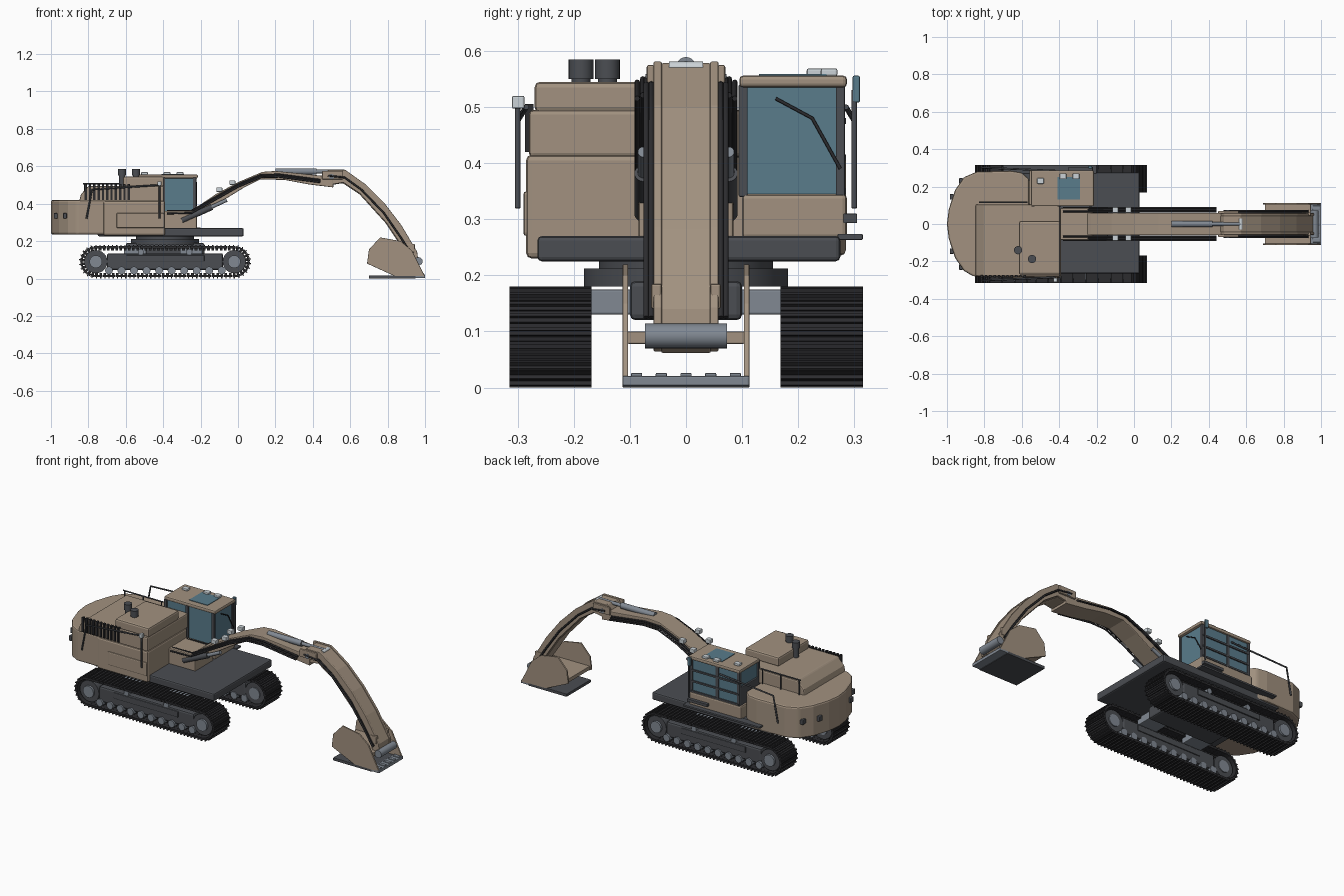
import bpy, bmesh, math
from mathutils import Vector, Matrix

if "Cube" in bpy.data.objects:
    bpy.data.objects.remove(bpy.data.objects["Cube"])

def mat(name, c):
    m = bpy.data.materials.new(name)
    m.diffuse_color = (*c, 1)
    m.use_nodes = True
    m.node_tree.nodes["Principled BSDF"].inputs["Base Color"].default_value = m.diffuse_color
    return m

TAN = mat("tan_paint", (.36, .285, .215))
DARK = mat("dark_steel", (.07, .075, .085))
BLACK = mat("black_rubber", (.025, .025, .028))
STEEL = mat("light_steel", (.22, .25, .29))
GLASS = mat("blue_glass", (.10, .20, .26))
LAMP = mat("lamp_white", (.6, .65, .68))

def finish(name, bm, m, bevel=0, smooth=False):
    bmesh.ops.recalc_face_normals(bm, faces=bm.faces)
    me = bpy.data.meshes.new(name)
    bm.to_mesh(me)
    bm.free()
    ob = bpy.data.objects.new(name, me)
    bpy.context.collection.objects.link(ob)
    me.materials.append(m)
    if bevel:
        b = ob.modifiers.new("bevel", 'BEVEL')
        b.width, b.segments, b.limit_method = bevel, 2, 'ANGLE'
    if smooth:
        bpy.context.view_layer.objects.active = ob
        ob.select_set(True)
        bpy.ops.object.shade_smooth_by_angle(angle=math.radians(40))
        ob.select_set(False)
    return ob

def add_cube(bm, size, mtx):
    bmesh.ops.create_cube(bm, size=1, matrix=mtx @ Matrix.Diagonal((*size, 1)))

def box(name, x, y, z, m, bevel=.004):
    bm = bmesh.new()
    c = Vector((sum(x) / 2, sum(y) / 2, sum(z) / 2))
    add_cube(bm, (abs(x[1] - x[0]), abs(y[1] - y[0]), abs(z[1] - z[0])), Matrix.Translation(c))
    return finish(name, bm, m, bevel)

def prism(name, pts, lo, hi, m, bevel=.004, plan=False):
    """Extrude a side profile (x,z) along y, or a plan (x,y) along z."""
    bm = bmesh.new()
    f = bm.faces.new([bm.verts.new((a, b, lo) if plan else (a, lo, b)) for a, b in pts])
    r = bmesh.ops.extrude_face_region(bm, geom=[f])
    d = (0, 0, hi - lo) if plan else (0, hi - lo, 0)
    bmesh.ops.translate(bm, vec=d, verts=[v for v in r['geom'] if isinstance(v, bmesh.types.BMVert)])
    return finish(name, bm, m, bevel)

def cyl(name, p, q, r, m, r2=None, seg=24):
    p, q = Vector(p), Vector(q)
    d = q - p
    bm = bmesh.new()
    bmesh.ops.create_cone(bm, cap_ends=True, segments=seg, radius1=r, radius2=r if r2 is None else r2, depth=d.length,
                          matrix=Matrix.Translation((p + q) / 2) @ d.to_track_quat('Z', 'Y').to_matrix().to_4x4())
    return finish(name, bm, m, 0, True)

def pipe(name, pts, r, m):
    cu = bpy.data.curves.new(name, 'CURVE')
    cu.dimensions, cu.bevel_depth, cu.bevel_resolution, cu.use_fill_caps = '3D', r, 2, True
    s = cu.splines.new('POLY')
    s.points.add(len(pts) - 1)
    for v, p in zip(s.points, pts):
        v.co = (*p, 1)
    ob = bpy.data.objects.new(name, cu)
    bpy.context.collection.objects.link(ob)
    cu.materials.append(m)

# Crawler tracks
XA, XB, ZC, R = -.76, -.02, .09, .077
L = XB - XA
total = 2 * L + 2 * math.pi * R
def on_track(s):
    """Position and outward angle at distance s along the loop."""
    if s < L:
        return XA + s, ZC + R, math.pi / 2
    s -= L
    if s < math.pi * R:
        a = math.pi / 2 - s / R
        return XB + R * math.cos(a), ZC + R * math.sin(a), a
    s -= math.pi * R
    if s < L:
        return XB - s, ZC - R, -math.pi / 2
    a = -math.pi / 2 - (s - L) / R
    return XA + R * math.cos(a), ZC + R * math.sin(a), a

for sy, side in ((-1, "right"), (1, "left")):
    yc = sy * .2415
    bm = bmesh.new()
    N = 88
    for i in range(N):
        x, z, a = on_track(total * i / N)
        mt = Matrix.Translation((x, yc, z)) @ Matrix.Rotation(-a, 4, 'Y')
        add_cube(bm, (.012, .147, total / N * .96), mt)
        add_cube(bm, (.014, .147, .006), mt @ Matrix.Translation((.006, 0, 0)))
        add_cube(bm, (.014, .05, .014), mt @ Matrix.Translation((-.01, 0, 0)))
    finish(side + "_track_belt", bm, BLACK)
    box(side + "_track_frame", (-.70, -.08), (sy * .185, sy * .298), (.045, .135), DARK, .01)
    box(side + "_track_guard", (-.60, -.18), (sy * .18, sy * .305), (.09, .125), DARK)
    for x in (XA, XB):
        cyl(side + "_wheel", (x, sy * .185, ZC), (x, sy * .3, ZC), .062, DARK)
        cyl(side + "_wheel_hub", (x, sy * .18, ZC), (x, sy * .312, ZC), .034, STEEL)
    for i in range(10):
        x = -.69 + i * .067
        cyl(side + "_roller", (x, sy * .18, .043), (x, sy * .308, .043), .021, STEEL, seg=16)
    for x in (-.52, -.26):
        cyl(side + "_carrier_roller", (x, sy * .19, .142), (x, sy * .3, .142), .016, STEEL, seg=16)
    for x in (-.55, -.25):
        box("cross_beam_" + side, (x - .06, x + .06), (sy * .08, sy * .2), (.13, .175), STEEL)

# Centre frame, slew ring and deck
box("centre_frame", (-.6, -.18), (-.1, .1), (.12, .19), DARK, .01)
cyl("slew_ring", (-.39, 0, .18), (-.39, 0, .212), .182, DARK, seg=48)
cyl("slew_ring_upper", (-.39, 0, .21), (-.39, 0, .23), .155, DARK, seg=48)
box("deck", (-.75, .03), (-.265, .275), (.225, .27), DARK, .008)

# House, counterweight and hood
prism("counterweight", [(-.56, -.28), (-.86, -.28), (-.91, -.25), (-.957, -.18), (-.99, -.08), (-1, 0),
      (-.99, .08), (-.957, .18), (-.91, .25), (-.84, .28), (-.66, .285), (-.6, .275), (-.56, .24)],
      .235, .42, TAN, .01, plan=True)
box("house", (-.72, -.39), (-.285, .085), (.23, .415), TAN, .01)
box("house_side_panel", (-.65, -.395), (-.29, -.2), (.27, .35), TAN, .006)
prism("engine_cover", [(-.85, .41), (-.84, .45), (-.8, .495), (-.395, .495), (-.395, .41)], -.28, .105, TAN, .008)
box("engine_hood", (-.615, -.395), (-.27, .015), (.49, .545), TAN, .01)
for i in range(11):
    x = -.82 + i * .023
    box("side_louvre", (x, x + .012), (-.287, -.272), (.42, .505), BLACK, 0)
for x, y in ((-.62, -.14), (-.545, -.187)):
    cyl("exhaust_stack", (x, y, .49), (x, y, .56), .017, DARK)
    cyl("exhaust_cap", (x, y, .55), (x, y, .585), .022, DARK)
for sy in (-1, 1):
    box("rear_vent", (-.935, -.915), (sy * .215, sy * .245), (.32, .35), DARK)
    box("rear_lamp", (-.985, -.965), (sy * .13, sy * .16), (.32, .35), DARK)
    pipe("handrail", [(-.42, sy * .285, .5), (-.78, sy * .3, .475), (-.81, sy * .3, .32)], .005, DARK)
for x in (-.82, -.7, -.58):
    cyl("cover_rail_post", (x, .115, .42), (x, .115, .51), .004, DARK, seg=8)
pipe("cover_rail", [(-.83, .115, .508), (-.57, .115, .508)], .004, DARK)

# Cab
box("cab_base", (-.56, -.22), (.1, .287), (.265, .345), TAN, .008)
box("cab_glass", (-.54, -.23), (.1, .278), (.34, .538), GLASS, .004)
box("cab_roof", (-.55, -.215), (.095, .287), (.535, .556), TAN, .007)
box("cab_skylight", (-.41, -.29), (.13, .25), (.55, .559), GLASS, 0)
for x in (-.54, -.4, -.232):
    for y in (.102, .275):
        box("cab_pillar", (x - .009, x + .009), (y - .008, y + .008), (.34, .54), DARK, .002)
box("cab_rear_panel", (-.55, -.535), (.1, .28), (.34, .45), DARK)
for z in (.35, .41, .475):
    box("cab_side_bar", (-.54, -.23), (.272, .285), (z - .005, z + .005), DARK, 0)
pipe("wiper", [(-.222, .16, .515), (-.222, .225, .48), (-.222, .275, .39)], .003, BLACK)
for x, y in ((-.5, .23), (-.38, .255), (-.31, .255)):
    box("roof_lamp", (x - .018, x + .018), (y - .015, y + .015), (.555, .569), LAMP)

# Walkway and mirrors
box("walkway", (-.7, -.2), (.27, .315), (.263, .274), DARK, .002)
box("cab_step", (-.35, -.22), (.28, .305), (.293, .31), DARK, .002)
pipe("left_mirror_post", [(-.23, .3, .32), (-.23, .3, .53)], .005, DARK)
box("left_mirror", (-.245, -.225), (.297, .31), (.508, .556), GLASS, .003)
pipe("right_mirror_post", [(-.42, -.3, .32), (-.42, -.3, .5)], .005, DARK)
box("right_mirror", (-.43, -.41), (-.31, -.288), (.497, .52), LAMP, .003)

# Boom
box("boom_mount", (-.395, -.22), (-.085, .085), (.265, .362), TAN, .006)
prism("boom", [(-.29, .33), (-.23, .375), (-.12, .45), (0, .515), (.13, .57), (.2, .575), (.32, .563), (.51, .543),
      (.51, .487), (.38, .503), (.25, .527), (.12, .53), (.03, .485), (-.1, .405), (-.22, .33)], -.06, .06, TAN)
# Arm with side flanges
ARM = [(.46, .545), (.48, .578), (.57, .578), (.68, .5), (.78, .4), (.87, .283), (.955, .14), (.962, .08),
       (.93, .06), (.9, .13), (.79, .295), (.65, .45), (.56, .51), (.5, .5)]
prism("arm", ARM, -.045, .045, TAN)
for sy in (-1, 1):
    prism("arm_flange", [(x + .003, z + .003) for x, z in ARM], sy * .043, sy * .058, TAN, .003)
    box("boom_end_lug", (.45, .56), (sy * .056, sy * .07), (.53, .575), TAN)
    # Boom cylinders and hydraulic lines
    cyl("boom_cylinder", (-.3, sy * .076, .31), (-.14, sy * .076, .382), .016, DARK)
    cyl("boom_rod", (-.15, sy * .076, .378), (-.06, sy * .076, .42), .01, STEEL)
    for k, y in enumerate((.067, .077, .087)):
        d = .006 * k
        pipe("boom_hose", [(-.38, sy * y, .36 - d), (-.25, sy * y, .362 - d), (-.12, sy * y, .435 - d),
             (0, sy * y, .503 - d), (.12, sy * y, .553 - d), (.22, sy * y, .556 - d), (.44, sy * y, .527 - d)], .005, BLACK)
    for y in (.062, .071):
        pipe("arm_hose", [(.48, sy * y, .55), (.57, sy * y, .54), (.66, sy * y, .475), (.78, sy * y, .35),
             (.87, sy * y, .22), (.93, sy * y, .125)], .005, BLACK)
    for x, z in ((-.1, .475), (-.03, .513)):
        box("boom_lamp", (x - .016, x + .016), (sy * .06, sy * .09), (z - .012, z + .012), LAMP)
    box("arm_link", (.9, .945), (sy * .043, sy * .062), (.14, .185), TAN)
cyl("arm_cylinder", (.2, 0, .572), (.42, 0, .572), .017, STEEL)
cyl("arm_rod", (.42, 0, .572), (.57, 0, .572), .01, STEEL)
cyl("arm_cylinder_pin", (.57, -.03, .57), (.57, .03, .57), .011, LAMP)
cyl("arm_pivot", (.5, -.072, .545), (.5, .072, .545), .014, STEEL)

# Bucket
for sy in (-1, 1):
    prism("bucket_side", [(.69, .08), (.7, .155), (.76, .22), (.87, .2), (.93, .15), (1, .01), (.84, .012)],
          sy * .103, sy * .113, TAN, .002)
box("bucket_shelf", (.7, .945), (-.104, .104), (.078, .1), TAN, .002)
box("bucket_floor", (.7, .95), (-.113, .113), (0, .017), DARK, .002)
box("bucket_lip", (.945, 1), (-.113, .113), (.003, .021), STEEL, .003)
for i in range(5):
    y = -.088 + i * .044
    box("bucket_tooth", (.955, .995), (y - .01, y + .01), (.015, .026), STEEL, .002)
cyl("bucket_pin", (.965, -.073, .092), (.965, .073, .092), .022, STEEL)
